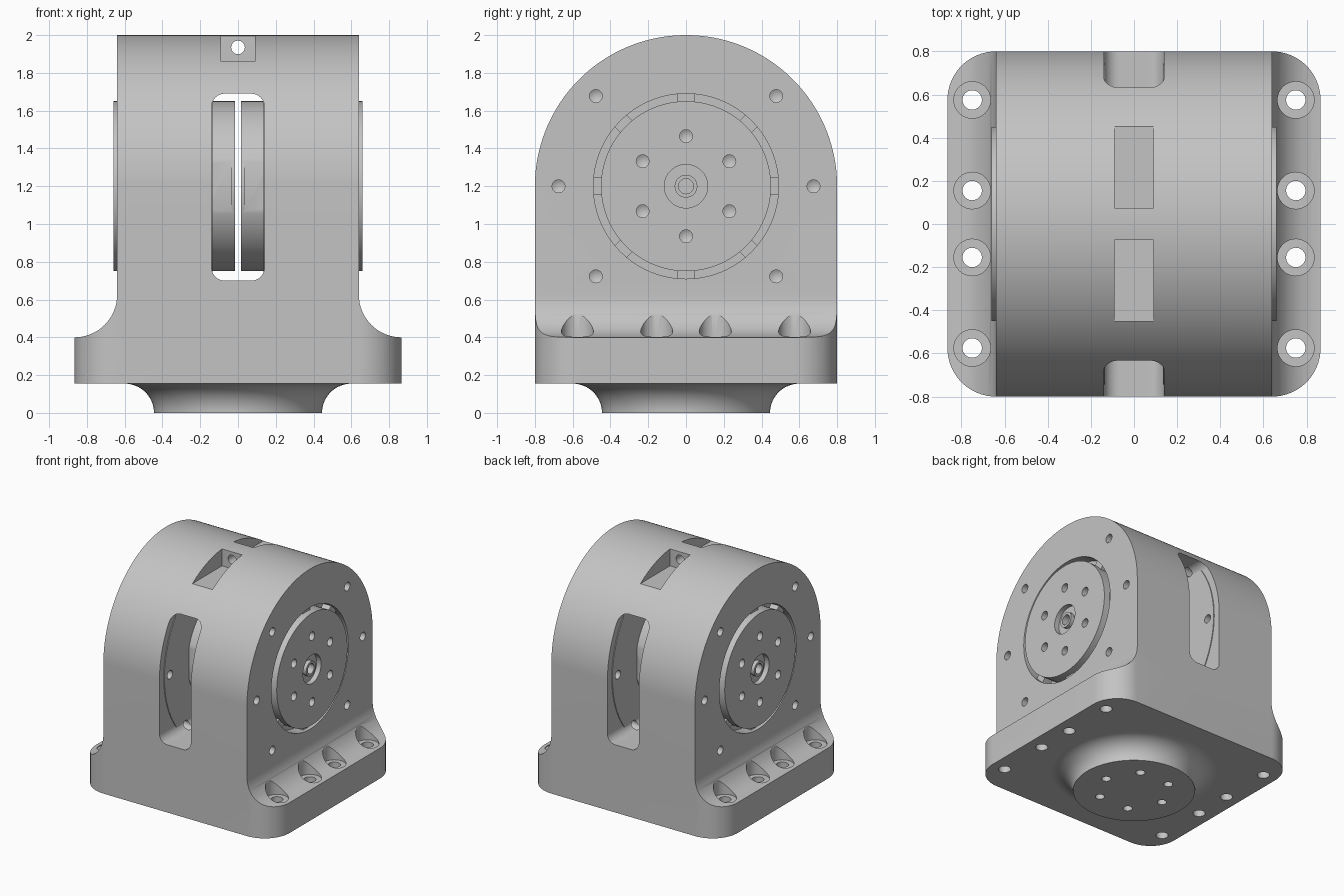
import bpy, bmesh
from math import sin, cos, pi, radians
from mathutils import Vector, Matrix

if "Cube" in bpy.data.objects:
    bpy.data.objects.remove(bpy.data.objects["Cube"])

grey = bpy.data.materials.new("machined_grey")
grey.use_nodes = True
grey.diffuse_color = (0.55, 0.55, 0.55, 1)
grey.node_tree.nodes["Principled BSDF"].inputs["Base Color"].default_value = (0.55, 0.55, 0.55, 1)

AXLE = 1.2      # height of the axle and arch centre
X, Y, Z = Vector((1, 0, 0)), Vector((0, 1, 0)), Vector((0, 0, 1))


def finish(name, bm):
    bmesh.ops.recalc_face_normals(bm, faces=bm.faces)
    mesh = bpy.data.meshes.new(name)
    bm.to_mesh(mesh)
    bm.free()
    mesh.materials.append(grey)
    ob = bpy.data.objects.new(name, mesh)
    bpy.context.collection.objects.link(ob)
    return ob


def arc(cx, cy, r, start, end, n=16):
    angles = [radians(start + (end - start) * i / n) for i in range(n + 1)]
    return [(cx + r * cos(a), cy + r * sin(a)) for a in angles]


def rounded_rect(cx, cy, w, h, r):
    pts = []
    for i, (sx, sy) in enumerate([(1, 1), (-1, 1), (-1, -1), (1, -1)]):
        pts += arc(cx + sx * (w - r), cy + sy * (h - r), r, 90 * i, 90 * i + 90)
    return pts


def add_prism(bm, pts, axis, lo, hi):
    """Extrude a closed outline along x, y or z."""
    place = {"x": lambda p, d: (d, p[0], p[1]), "y": lambda p, d: (p[0], d, p[1]),
             "z": lambda p, d: (p[0], p[1], d)}[axis]
    a = [bm.verts.new(place(p, lo)) for p in pts]
    b = [bm.verts.new(place(p, hi)) for p in pts]
    bm.faces.new(a)
    bm.faces.new(b[::-1])
    for i in range(len(a)):
        j = (i + 1) % len(a)
        bm.faces.new((a[i], a[j], b[j], b[i]))


def add_box(bm, x, y, z):
    add_prism(bm, [(x[0], y[0]), (x[1], y[0]), (x[1], y[1]), (x[0], y[1])], "z", *z)


def add_lathe(bm, profile, loc, axis, n=24):
    """Spin a (radius, distance) profile about an axis; it starts and ends on the axis."""
    m = Matrix.Translation(loc) @ axis.to_track_quat("Z", "Y").to_matrix().to_4x4()
    rings = []
    for r, d in profile:
        count = n if r > 0 else 1
        rings.append([bm.verts.new(m @ Vector((r * cos(2 * pi * i / n), r * sin(2 * pi * i / n), d)))
                      for i in range(count)])
    for a, b in zip(rings, rings[1:]):
        for i in range(n):
            j = (i + 1) % n
            quad = [a[i % len(a)], a[j % len(a)], b[j % len(b)], b[i % len(b)]]
            bm.faces.new(list(dict.fromkeys(quad)))


def add_rod(bm, r, lo, hi, loc, axis, n=24):
    add_lathe(bm, [(0, lo), (r, lo), (r, hi), (0, hi)], loc, axis, n)


def add_drill(bm, loc, axis, depth=0.13, r=0.034):
    add_lathe(bm, [(0, -0.05), (r, -0.05), (r, depth), (0, depth + 0.02)], loc, axis)


def boolean(ob, cutter, mode="DIFFERENCE", keep=False):
    mod = ob.modifiers.new("cut", "BOOLEAN")
    mod.operation, mod.solver, mod.object = mode, "EXACT", cutter
    mesh = bpy.data.meshes.new_from_object(ob.evaluated_get(bpy.context.evaluated_depsgraph_get()))
    ob.modifiers.clear()
    ob.data = mesh
    if not keep:
        bpy.data.objects.remove(cutter)


def shape(name, add, *args):
    bm = bmesh.new()
    add(bm, *args)
    return finish(name, bm)


parts = []

# Housing: footed section, arched side outline and rounded plan, intersected
section = ([(-0.865, 0.155), (0.865, 0.155)] + arc(0.865, 0.625, 0.225, 270, 180)
           + [(0.64, 2.1), (-0.64, 2.1)] + arc(-0.865, 0.625, 0.225, 0, -90))
housing = shape("housing", add_prism, section, "y", -0.9, 0.9)
arch = [(-0.8, 0), (0.8, 0)] + arc(0, AXLE, 0.8, 0, 180, 90)
boolean(housing, shape("arch_cutter", add_prism, arch, "x", -1, 1), "INTERSECT")
plan = rounded_rect(0, 0, 0.865, 0.8, 0.225)
boolean(housing, shape("plan_cutter", add_prism, plan, "z", 0, 2.2), "INTERSECT")
parts.append(housing)

# Front-to-back slot
slot = rounded_rect(0, 1.195, 0.14, 0.495, 0.07)
boolean(housing, shape("slot_cutter", add_prism, slot, "y", -1, 1))

# Round end recesses and the two pockets on top
bm = bmesh.new()
for s in (-1, 1):
    add_rod(bm, 0.49, 0.54, 0.8, Z * AXLE, X * s, 96)
    add_box(bm, (-0.09, 0.09), sorted((s * 0.075, s * 0.85)), (1.86, 2.1))
boolean(housing, finish("recess_cutter", bm))

# Lanyard hole and foot bolt holes with spot faces
bm = bmesh.new()
add_rod(bm, 0.036, -0.2, 0.2, Z * 1.935, Y)
for sx in (-1, 1):
    for y in (-0.575, -0.155, 0.155, 0.575):
        add_lathe(bm, [(0, 0.1), (0.045, 0.1), (0.045, 0.395), (0.085, 0.395), (0.085, 0.8), (0, 0.8)],
                  Vector((sx * 0.75, y, 0)), Z, 32)
boolean(housing, finish("bolt_cutter", bm))

# Screw holes on both end faces
side_angles = [radians(a) for a in (0, 45, 135, 180, 225, 315)]
side_points = [Vector((0, 0.675 * cos(a), AXLE + 0.675 * sin(a))) for a in side_angles]
bm = bmesh.new()
for s in (-1, 1):
    for p in side_points:
        add_drill(bm, p + X * s * 0.64, X * -s)
boolean(housing, finish("screw_cutter", bm))

for s, side in ((1, "left"), (-1, "right")):
    # Flange lining the slot, with matching screw holes
    flange = shape(side + "_flange", add_rod, 0.745, 0.134, 0.25, Z * AXLE, X * s, 96)
    bm = bmesh.new()
    for p in side_points:
        add_drill(bm, p + X * s * 0.134, X * s, 0.08)
    cutter = finish("flange_cutter", bm)
    boolean(housing, cutter, keep=True)
    boolean(flange, cutter)

    # Inner disc with flats on its rim
    disc = shape(side + "_inner_disc", add_rod, 0.45, 0.016, 0.16, Z * AXLE, X * s, 96)
    bm = bmesh.new()
    for f in (-1, 1):
        add_box(bm, sorted((s * 0.035, s * 0.2)), sorted((f * 0.431, f * 0.6)), (1.0, 1.4))
    boolean(disc, finish("flat_cutter", bm))

    # Output plate with a recessed hub and six screw holes
    profile = [(0, 0.5), (0.45, 0.5), (0.45, 0.66), (0.115, 0.66), (0.115, 0.62), (0.06, 0.62),
               (0.06, 0.65), (0.04, 0.65), (0.04, 0.58), (0, 0.58)]
    plate = shape(side + "_output_plate", add_lathe, profile, Z * AXLE, X * s, 96)
    bm = bmesh.new()
    for k in range(6):
        a = radians(30 + 60 * k)
        add_drill(bm, Vector((s * 0.66, 0.265 * cos(a), AXLE + 0.265 * sin(a))), X * -s, 0.1)
    boolean(plate, finish("plate_cutter", bm))

    # Eight blocks in the ring gap
    bm = bmesh.new()
    for k in range(8):
        start = len(bm.verts)
        add_box(bm, sorted((s * 0.52, s * 0.61)), (-0.045, 0.045), (0.44, 0.5))
        bm.verts.ensure_lookup_table()
        turn = Matrix.Translation(Z * AXLE) @ Matrix.Rotation(k * pi / 4, 4, "X")
        bmesh.ops.transform(bm, matrix=turn, verts=bm.verts[start:])
    parts += [flange, disc, plate, finish(side + "_ring_blocks", bm)]

# Flared mounting boss underneath, with six screw holes
flare = arc(0.6, 0, 0.155, 180, 90)
boss = shape("mounting_boss", add_lathe, [(0, 0)] + flare + [(0, 0.2)], Vector(), Z, 96)
bm = bmesh.new()
for k in range(6):
    add_drill(bm, Vector((0.265 * cos(k * pi / 3), 0.265 * sin(k * pi / 3), 0)), Z, 0.1)
boolean(boss, finish("boss_cutter", bm))
parts.append(boss)

# Smooth curved faces, keep machined edges sharp
bpy.ops.object.select_all(action="DESELECT")
for ob in parts:
    ob.select_set(True)
bpy.context.view_layer.objects.active = housing
bpy.ops.object.shade_smooth_by_angle(angle=radians(30))
